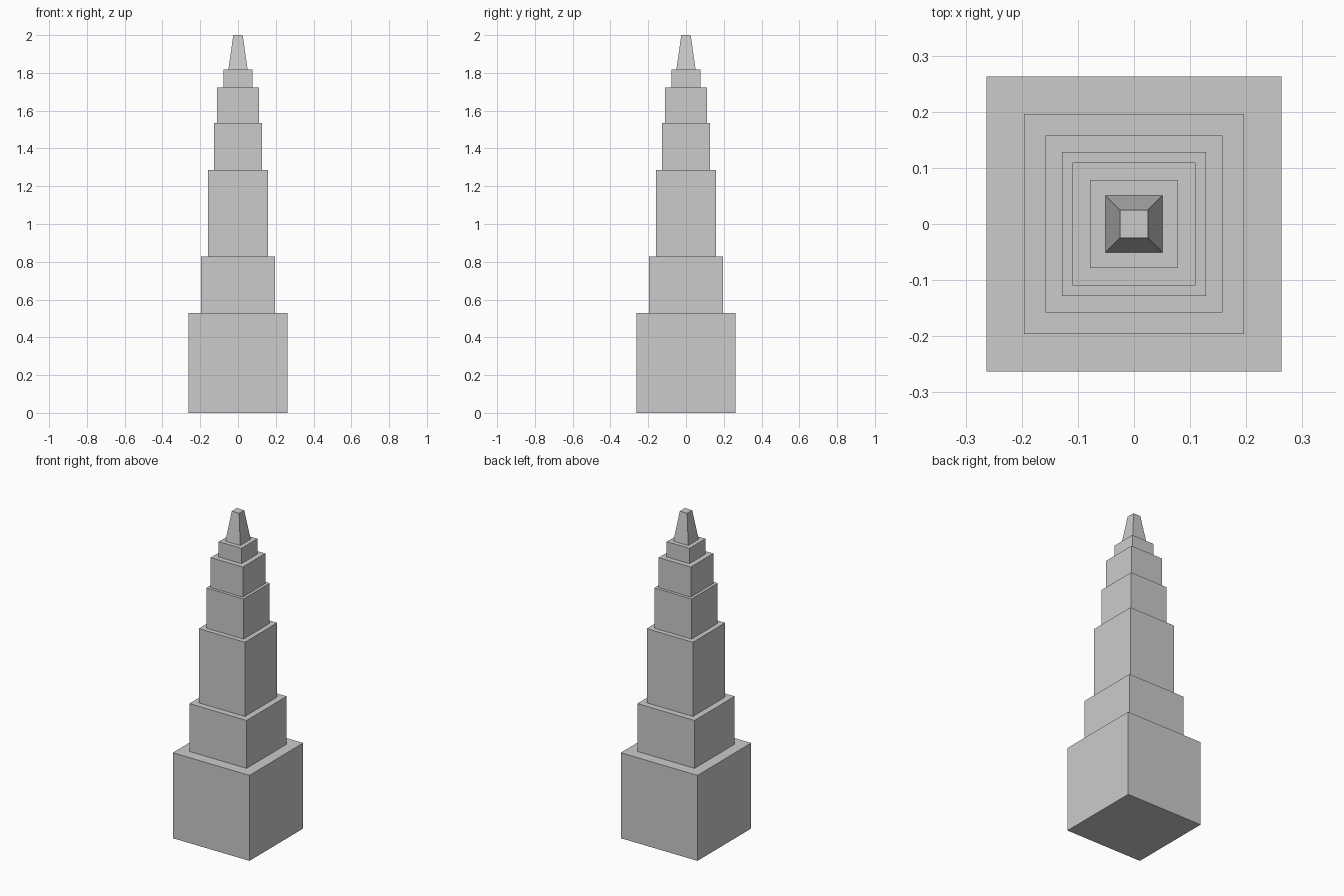
import bpy, bmesh

if "Cube" in bpy.data.objects:
    bpy.data.objects.remove(bpy.data.objects["Cube"])

# Tower tiers: (half width, top height), base upwards
TIERS = [(0.263, 0.53), (0.196, 0.827), (0.158, 1.287), (0.128, 1.536),
         (0.110, 1.722), (0.078, 1.817)]
SPIRE_BASE, SPIRE_TOP, HEIGHT = 0.051, 0.025, 2.0


def square_loft(name, rings):
    """Skin square rings (half width, z) into one closed flat-shaded shell."""
    bm = bmesh.new()
    loops = [[bm.verts.new((sx * r, sy * r, z))
              for sx, sy in ((-1, -1), (1, -1), (1, 1), (-1, 1))]
             for r, z in rings]
    for lower, upper in zip(loops, loops[1:]):
        for i in range(4):
            j = (i + 1) % 4
            bm.faces.new((lower[i], lower[j], upper[j], upper[i]))
    bm.faces.new(loops[0][::-1])
    bm.faces.new(loops[-1])
    bm.normal_update()
    mesh = bpy.data.meshes.new(name)
    bm.to_mesh(mesh)
    bm.free()
    obj = bpy.data.objects.new(name, mesh)
    bpy.context.collection.objects.link(obj)
    return obj


# Stepped shaft, with the tapered spire growing from the last tier
rings, z = [], 0.0
for half, top in TIERS:
    rings += [(half, z), (half, top)]
    z = top
rings += [(SPIRE_BASE, z), (SPIRE_TOP, HEIGHT)]
square_loft("stepped_tower", rings)
